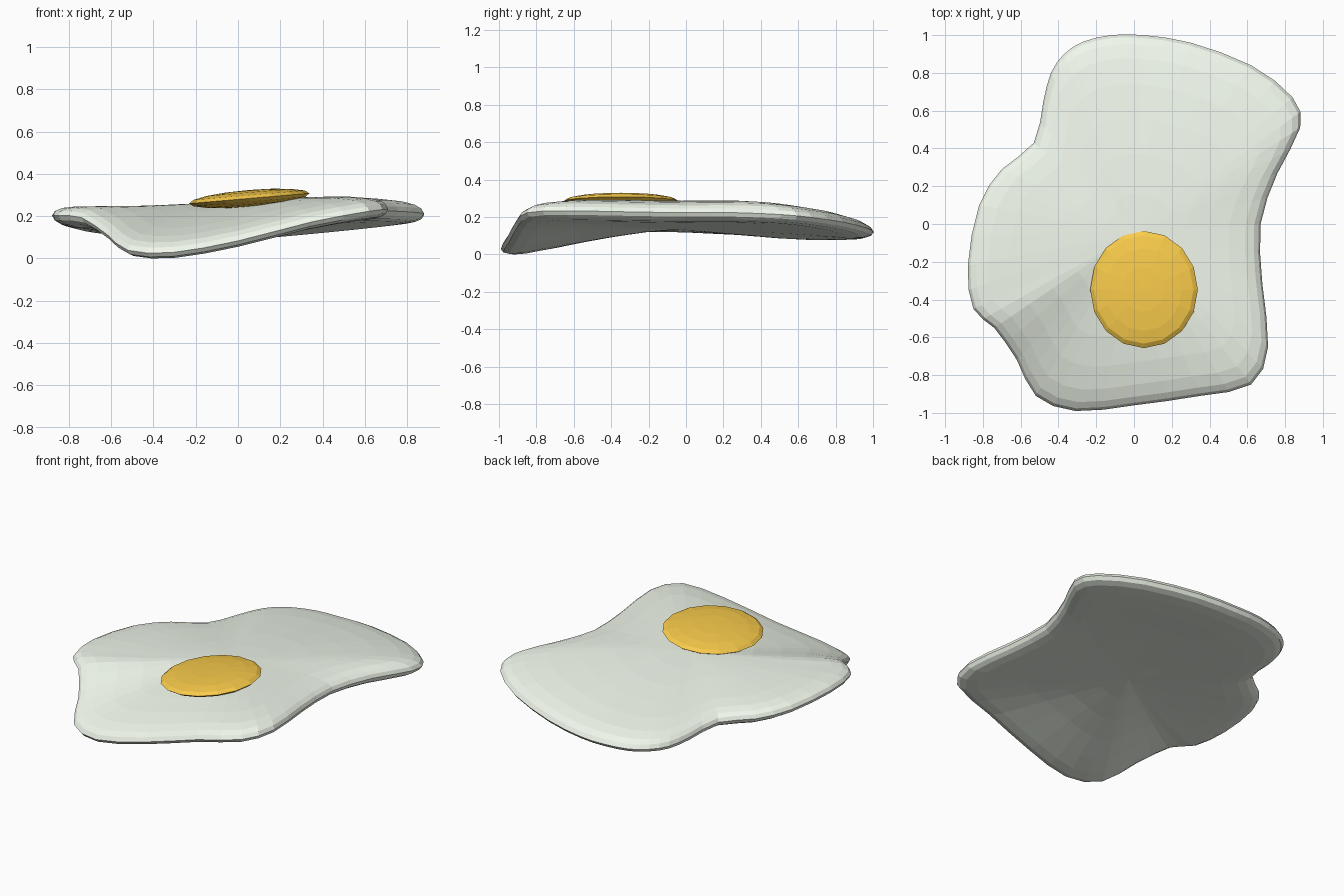
import bpy, bmesh, math
from mathutils import Vector

if "Cube" in bpy.data.objects:
    bpy.data.objects.remove(bpy.data.objects["Cube"])


def material(name, color):
    m = bpy.data.materials.new(name)
    m.diffuse_color = (*color, 1)
    m.use_nodes = True
    m.node_tree.nodes["Principled BSDF"].inputs["Base Color"].default_value = m.diffuse_color
    return m


def make_object(name, bm, mat):
    bmesh.ops.recalc_face_normals(bm, faces=bm.faces)
    mesh = bpy.data.meshes.new(name)
    bm.to_mesh(mesh)
    bm.free()
    ob = bpy.data.objects.new(name, mesh)
    bpy.context.collection.objects.link(ob)
    mesh.materials.append(mat)
    return ob


def catmull(p, i, u):
    a, b, c, d = (p[(i + k) % len(p)] for k in (-1, 0, 1, 2))
    return 0.5 * (2 * b + (c - a) * u + (2 * a - 5 * b + 4 * c - d) * u * u
                  + (3 * b - a - 3 * c + d) * u ** 3)


# wavy rim of the egg white: x, y and mid-height, counter-clockwise from the back
RIM = [Vector(p) for p in [
    (0.05, 1.0, .13), (-0.12, 1.0, .125), (-0.27, .965, .12), (-0.37, .90, .12),
    (-0.44, .80, .12), (-0.48, .65, .13), (-0.53, .43, .155), (-0.70, .29, .17),
    (-0.82, .10, .19), (-0.88, -.22, .21), (-0.85, -.45, .21), (-0.74, -.55, .20),
    (-0.62, -.72, .12), (-0.52, -.91, .045), (-0.31, -.99, .035), (0.0, -.96, .09),
    (0.35, -.91, .18), (0.62, -.85, .23), (0.71, -.65, .24), (0.68, -.32, .235),
    (0.67, 0.0, .23), (0.76, .27, .23), (0.88, .51, .22), (0.84, .67, .205),
    (0.62, .84, .18), (0.30, .96, .15)]]
outline = [catmull(RIM, i, u) for i in range(len(RIM)) for u in (0, 0.5)]
CENTRE = Vector((0, -0.05))
# ring scale and half thickness, from rim inwards
RINGS = [(.985, .022), (.95, .038), (.88, .05), (.75, .058), (.58, .062),
         (.4, .066), (.2, .068)]


def surface(p, t, h):
    x, y = CENTRE + (p.xy - CENTRE) * t
    w = t ** 1.7
    return Vector((x, y, (.21 + .06 * x) * (1 - w) + p.z * w + h))


# egg white: concentric rings above and below a shared rim
bm = bmesh.new()
n = len(outline)
rim = [bm.verts.new(p) for p in outline]
for side in (1, -1):
    prev = rim
    for t, h in RINGS:
        ring = [bm.verts.new(surface(p, t, side * h)) for p in outline]
        for i in range(n):
            j = (i + 1) % n
            bm.faces.new((prev[i], prev[j], ring[j], ring[i]))
        prev = ring
    tip = bm.verts.new((*CENTRE, .21 + side * .069))
    for i in range(n):
        bm.faces.new((prev[i], prev[(i + 1) % n], tip))
low = min(v.co.z for v in bm.verts)
bmesh.ops.translate(bm, verts=bm.verts, vec=(0, 0, -low))
make_object("egg_white", bm, material("white", (.87, .93, .83)))

# yolk: flattened, slightly tilted ball
bm = bmesh.new()
bmesh.ops.create_uvsphere(bm, u_segments=16, v_segments=8, radius=1)
bmesh.ops.scale(bm, verts=bm.verts, vec=(.286, .31, .04))
yolk = make_object("yolk", bm, material("yolk", (.95, .6, .07)))
yolk.location = (.053, -.347, .284)
yolk.rotation_euler = (0, -.085, 0)
